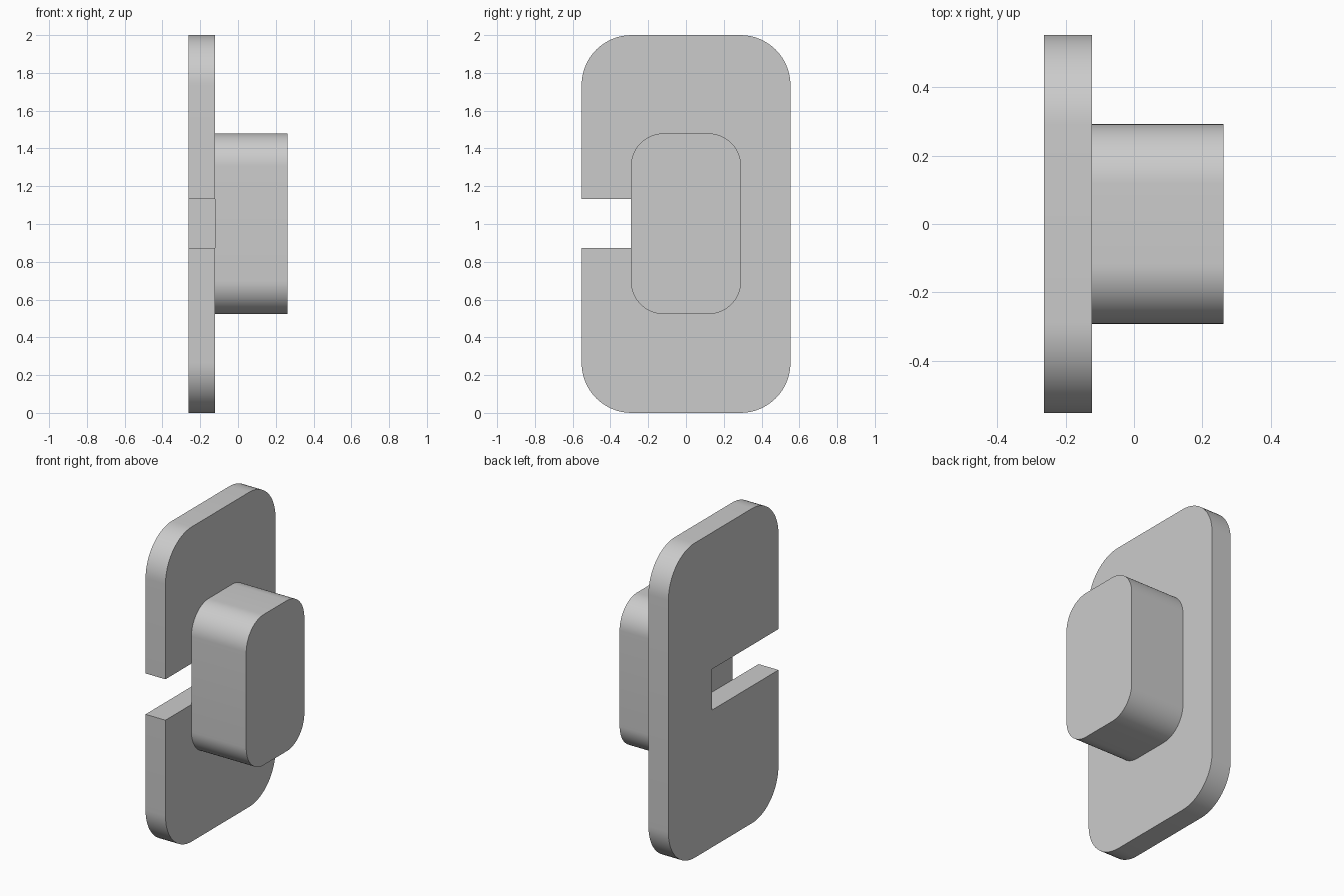
import bpy, bmesh
from math import cos, sin, pi, radians

if "Cube" in bpy.data.objects:
    bpy.data.objects.remove(bpy.data.objects["Cube"])

grey = bpy.data.materials.new("light_grey")
grey.use_nodes = True
colour = (0.6, 0.6, 0.6, 1)
grey.diffuse_color = colour
grey.node_tree.nodes["Principled BSDF"].inputs["Base Color"].default_value = colour


def rounded_outline(half_y, z_low, z_high, radius, segments=16):
    """Rounded rectangle in the y-z plane, starting at the upper front corner's side."""
    corners = [(-1, 0, pi), (-1, 1, -pi / 2 + 2 * pi), (1, 1, 0), (1, 0, 0)]
    centres = [(-half_y + radius, z_low + radius, pi),
               (half_y - radius, z_low + radius, 1.5 * pi),
               (half_y - radius, z_high - radius, 0),
               (-half_y + radius, z_high - radius, 0.5 * pi)]
    points = []
    for cy, cz, start in centres:
        for i in range(segments + 1):
            a = start + i / segments * pi / 2
            points.append((cy + radius * cos(a), cz + radius * sin(a)))
    return points


def extrude_x(name, outline, x_low, x_high):
    """Solid made by pushing a y-z outline along x."""
    bm = bmesh.new()
    face = bm.faces.new([bm.verts.new((x_low, y, z)) for y, z in outline])
    result = bmesh.ops.extrude_face_region(bm, geom=[face], use_keep_orig=True)
    moved = [v for v in result["geom"] if isinstance(v, bmesh.types.BMVert)]
    bmesh.ops.translate(bm, verts=moved, vec=(x_high - x_low, 0, 0))
    bmesh.ops.recalc_face_normals(bm, faces=bm.faces)
    mesh = bpy.data.meshes.new(name)
    bm.to_mesh(mesh)
    bm.free()
    mesh.materials.append(grey)
    obj = bpy.data.objects.new(name, mesh)
    bpy.context.collection.objects.link(obj)
    bpy.ops.object.select_all(action="DESELECT")
    obj.select_set(True)
    bpy.context.view_layer.objects.active = obj
    bpy.ops.object.shade_smooth_by_angle(angle=radians(30))
    return obj


# Back plate, with a slot running in from its front edge
half_depth, slot_end, slot_low, slot_high = 0.553, 0.117, 0.872, 1.132
slot = [(-half_depth, slot_high), (slot_end, slot_high),
        (slot_end, slot_low), (-half_depth, slot_low)]
plate_outline = rounded_outline(half_depth, 0, 2, 0.265) + slot
extrude_x("back_plate", plate_outline, -0.263, -0.123)

# Raised block on the plate, closing the inner part of the slot
extrude_x("raised_block", rounded_outline(0.292, 0.523, 1.48, 0.175), -0.123, 0.262)
